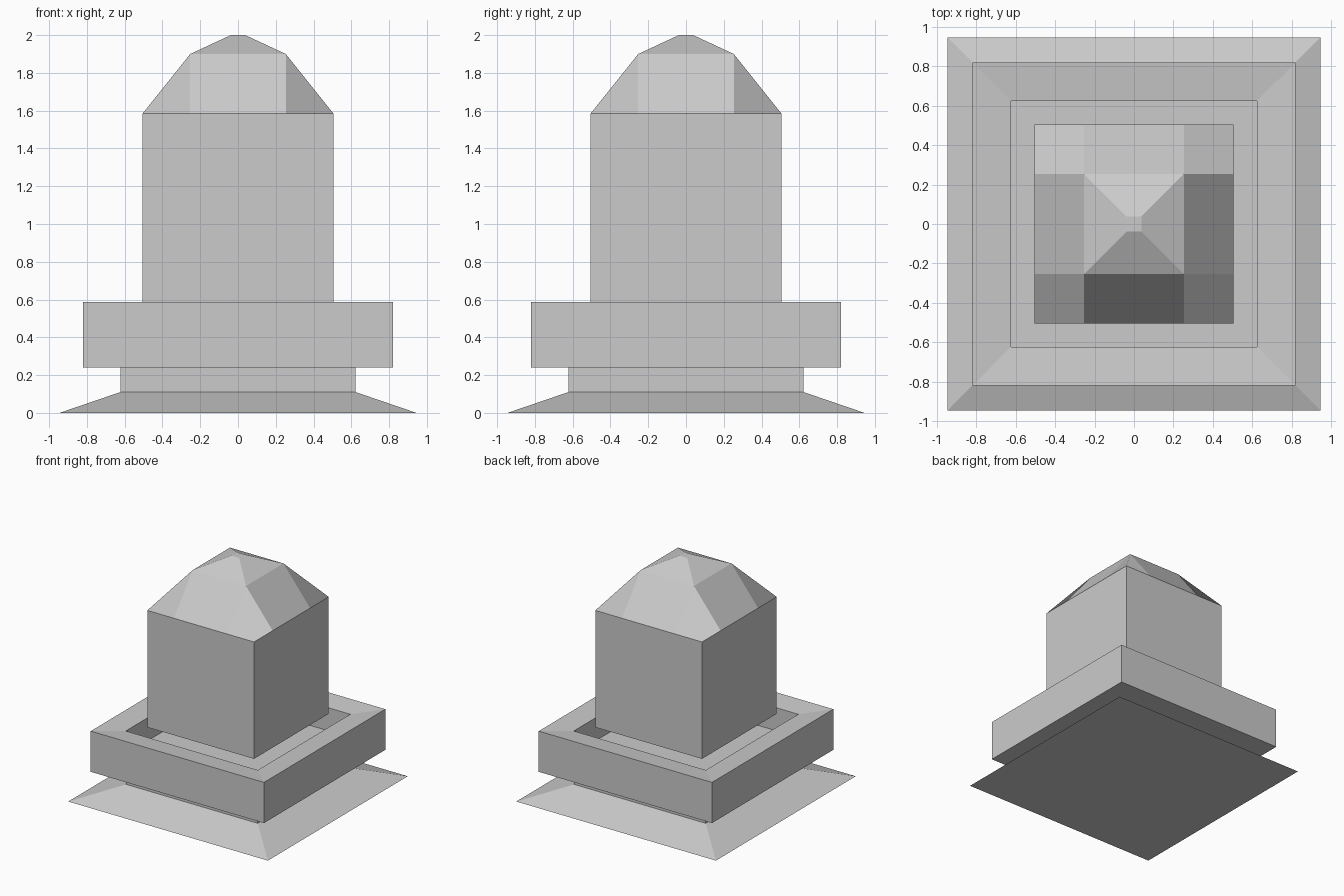
import bpy
import bmesh

if "Cube" in bpy.data.objects:
    bpy.data.objects.remove(bpy.data.objects["Cube"])


def add_object(name, bm):
    bmesh.ops.recalc_face_normals(bm, faces=bm.faces[:])
    mesh = bpy.data.meshes.new(name)
    bm.to_mesh(mesh)
    bm.free()
    obj = bpy.data.objects.new(name, mesh)
    bpy.context.collection.objects.link(obj)
    return obj


def square_loft(name, profile):
    """Stack square rings given as (half width, height), capped at both ends."""
    bm = bmesh.new()
    rings = [[bm.verts.new((sx * r, sy * r, z))
              for sx, sy in ((-1, -1), (1, -1), (1, 1), (-1, 1))]
             for r, z in profile]
    for a, b in zip(rings, rings[1:]):
        for i in range(4):
            j = (i + 1) % 4
            bm.faces.new((a[i], a[j], b[j], b[i]))
    bm.faces.new(rings[0])
    bm.faces.new(rings[-1])
    return add_object(name, bm)


# Flared foot, neck and overhanging slab with a recessed top
square_loft("stepped_base", [
    (0.945, 0.0), (0.623, 0.11), (0.623, 0.24), (0.82, 0.24),
    (0.82, 0.588), (0.625, 0.567), (0.625, 0.37)])

# Square tower block
square_loft("tower_block", [(0.505, 0.585), (0.505, 1.585)])

# Faceted cap: lower skirt of 3 x 3 cells, with a shallow pyramid on top
bm = bmesh.new()
OUT, MID, TIP = 0.505, 0.253, 0.038
Z_LOW, Z_MID, Z_TOP = 1.585, 1.9, 2.0
cache = {}


def vert(x, y, z):
    key = (round(x, 4), round(y, 4), z)
    if key not in cache:
        cache[key] = bm.verts.new(key)
    return cache[key]


for c, s in ((1, 0), (0, 1), (-1, 0), (0, -1)):
    def p(x, y, z):
        return vert(c * x - s * y, s * x + c * y, z)
    # corner facet, split from corner to shoulder
    bm.faces.new((p(OUT, OUT, Z_LOW), p(MID, OUT, Z_LOW),
                  p(MID, MID, Z_MID), p(OUT, MID, Z_LOW)))
    # middle facet of the skirt
    bm.faces.new((p(OUT, -MID, Z_LOW), p(OUT, MID, Z_LOW),
                  p(MID, MID, Z_MID), p(MID, -MID, Z_MID)))
    # upper pyramid side
    bm.faces.new((p(MID, -MID, Z_MID), p(MID, MID, Z_MID),
                  p(TIP, TIP, Z_TOP), p(TIP, -TIP, Z_TOP)))
bm.faces.new([vert(x * TIP, y * TIP, Z_TOP)
              for x, y in ((-1, -1), (1, -1), (1, 1), (-1, 1))])
add_object("faceted_cap", bm)
